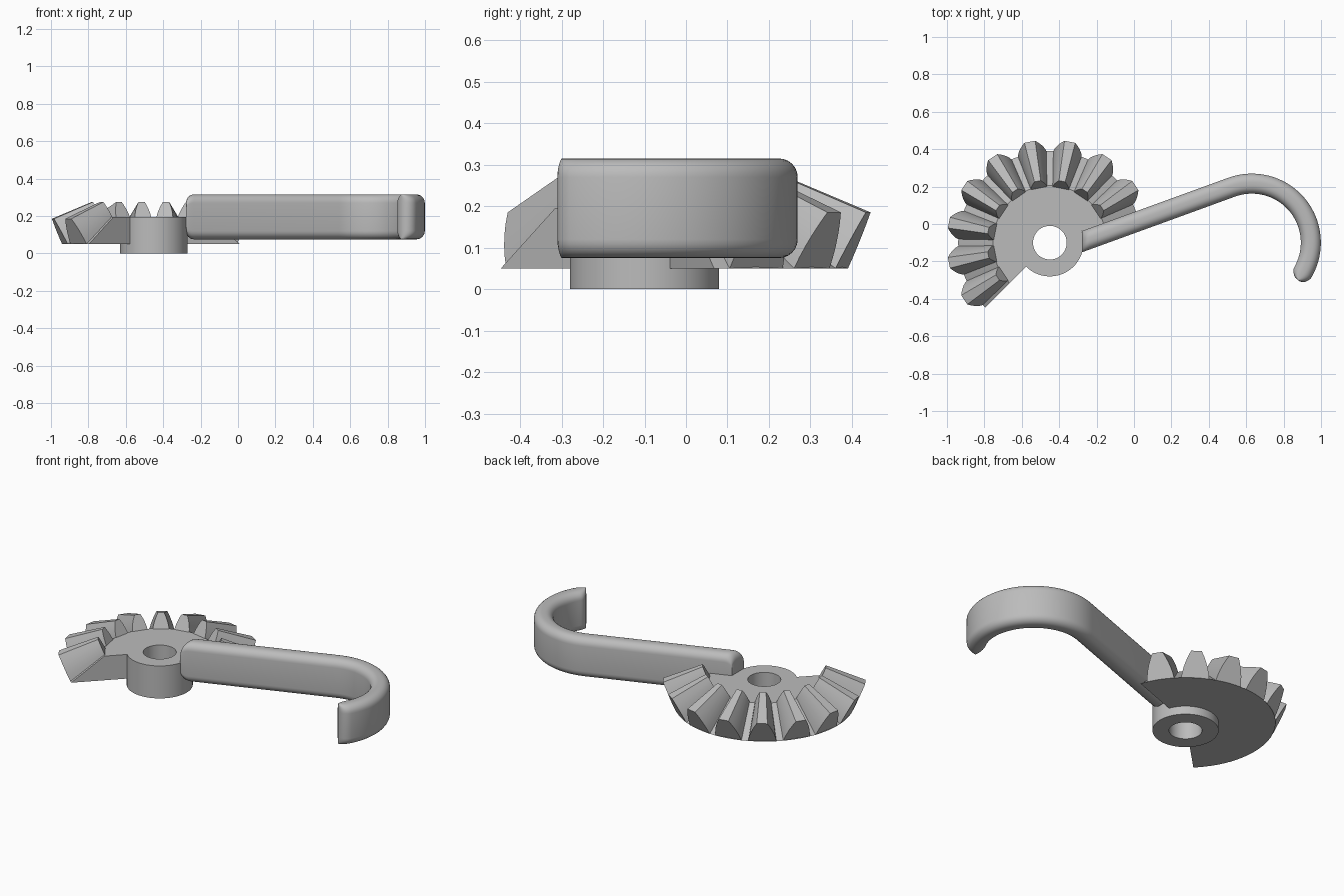
import bpy
import bmesh
from math import radians, sin, cos, pi, sqrt
from mathutils import Matrix, Vector

cube = bpy.data.objects.get("Cube")
if cube:
    bpy.data.objects.remove(cube, do_unlink=True)

grey = bpy.data.materials.new("plain grey")
grey.use_nodes = True
GREY = (0.5, 0.5, 0.5, 1)
grey.diffuse_color = GREY
grey.node_tree.nodes["Principled BSDF"].inputs["Base Color"].default_value = GREY

AXIS = Vector((-0.45, -0.10, 0))      # gear centre
ARM_ANGLE = radians(20)               # arm direction, also one sector end
SECTOR_END = radians(225)


def loft(name, rings, closed=False):
    """Skin a list of equal-sized closed rings, capping the ends unless closed."""
    bm = bmesh.new()
    loops = [[bm.verts.new(p) for p in ring] for ring in rings]
    pairs = list(zip(loops, loops[1:]))
    if closed:
        pairs.append((loops[-1], loops[0]))
    else:
        bm.faces.new(loops[0])
        bm.faces.new(loops[-1])
    n = len(loops[0])
    for a, b in pairs:
        for i in range(n):
            j = (i + 1) % n
            bm.faces.new((a[i], a[j], b[j], b[i]))
    bmesh.ops.recalc_face_normals(bm, faces=bm.faces)
    mesh = bpy.data.meshes.new(name)
    bm.to_mesh(mesh)
    bm.free()
    mesh.materials.append(grey)
    obj = bpy.data.objects.new(name, mesh)
    bpy.context.collection.objects.link(obj)
    bpy.ops.object.select_all(action="DESELECT")
    obj.select_set(True)
    bpy.context.view_layer.objects.active = obj
    bpy.ops.object.shade_smooth_by_angle(angle=radians(32))
    return obj


def turned(profile, angle):
    """Place an (r, z) profile at an angle around the gear axis."""
    return [AXIS + Vector((r * cos(angle), r * sin(angle), z)) for r, z in profile]


# Hub: a ring with a through hole
hub_profile = [(0.09, 0), (0.18, 0), (0.18, 0.195), (0.09, 0.195)]
loft("hub", [turned(hub_profile, 2 * pi * i / 96) for i in range(96)], closed=True)

# Gear body: conical sector around the hub
body_profile = [(0.178, 0.05), (0.49, 0.05), (0.305, 0.195), (0.178, 0.195)]
STEPS = 64
loft("gear_sector", [turned(body_profile, ARM_ANGLE + (SECTOR_END - ARM_ANGLE) * i / STEPS)
                     for i in range(STEPS + 1)])


# Teeth: tapered toward the axis, with curved flanks
def tooth_ring(root, tip, width):
    root, tip = Vector(root), Vector(tip)
    side = []
    for i in range(6):
        t = i / 5
        p = root.lerp(tip, t)
        half = width * (1 - 0.2 * t - 0.42 * t * t)
        side.append(Vector((p.x, half, p.y)))
    return side + [Vector((p.x, -p.y, p.z)) for p in reversed(side)]


outer = tooth_ring((0.485, 0.05), (0.55, 0.185), 0.077)
inner = tooth_ring((0.295, 0.19), (0.335, 0.275), 0.045)
for i in range(9):
    spin = Matrix.Translation(AXIS) @ Matrix.Rotation(radians(33.75 + 22.5 * i), 4, "Z")
    loft(f"tooth_{i + 1}", [[spin @ p for p in ring] for ring in (outer, inner)])

# Arm and hook: rounded bar swept along a straight run and an arc
HALF_W, HALF_H, ROUND, MID_Z = 0.0535, 0.12, 0.045, 0.195
HOOK_U, HOOK_V = 1.015, -0.369
HOOK_R = 0.3155
to_world = Matrix.Translation(AXIS) @ Matrix.Rotation(ARM_ANGLE, 4, "Z")

section = []
for quarter, (sx, sz) in enumerate([(1, 1), (-1, 1), (-1, -1), (1, -1)]):
    for k in range(7):
        a = pi / 2 * (quarter + k / 6)
        section.append((sx * (HALF_W - ROUND) + ROUND * cos(a),
                        sz * (HALF_H - ROUND) + ROUND * sin(a)))


def straight(d, height=1.0):
    """Section at distance d along the arm, sheared to a plane across x."""
    ring = []
    for w, z in section:
        v = w - HALF_W
        u = (0.172 + v * sin(ARM_ANGLE)) / cos(ARM_ANGLE) + d
        ring.append(to_world @ Vector((u, v, MID_Z + z * height)))
    return ring


def curved(angle, width=1.0):
    """Section at an angle around the hook, 90 degrees being its start."""
    ring = []
    for w, z in section:
        r = HOOK_R + w * width
        ring.append(to_world @ Vector((HOOK_U + r * cos(angle),
                                       HOOK_V + r * sin(angle), MID_Z + z)))
    return ring


rings = []
for k in range(7):                                   # softened start
    a = pi / 2 * k / 6
    rings.append(straight(ROUND * (1 - cos(a)), 1 - ROUND * (1 - sin(a)) / HALF_H))
hook_end = radians(-29.5) - ARM_ANGLE
for k in range(41):                                  # hook arc
    rings.append(curved(pi / 2 + (hook_end - pi / 2) * k / 40))
for k in range(1, 9):                                # rounded tip
    a = radians(87) * k / 8
    rings.append(curved(hook_end - HALF_W * sin(a) / HOOK_R, cos(a)))
loft("arm_and_hook", rings)
